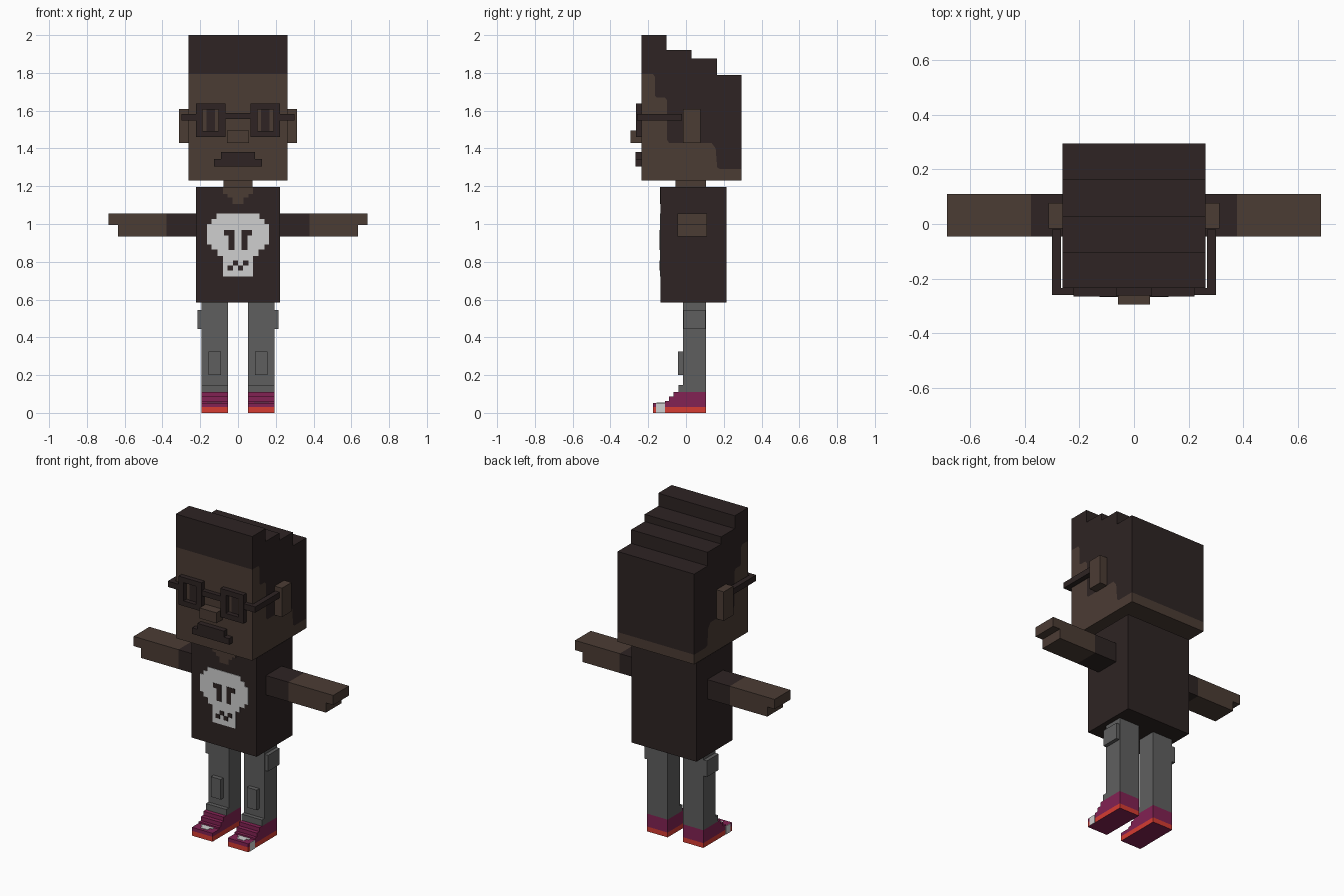
import bpy, bmesh

if "Cube" in bpy.data.objects:
    bpy.data.objects.remove(bpy.data.objects["Cube"])


def material(name, rgb):
    m = bpy.data.materials.new(name)
    lin = [((c / 255 + 0.055) / 1.055) ** 2.4 for c in rgb]
    m.diffuse_color = (*lin, 1)
    m.use_nodes = True
    m.node_tree.nodes["Principled BSDF"].inputs["Base Color"].default_value = m.diffuse_color
    return m


SKIN = material("brown skin", (75, 60, 52))
DARK = material("dark brown", (46, 36, 35))
WHITE = material("off white", (207, 207, 207))
GREY = material("trouser grey", (95, 95, 95))
MAGENTA = material("shoe magenta", (130, 34, 83))
RED = material("sole red", (214, 60, 50))


def finish(name, bm, *mats):
    bmesh.ops.recalc_face_normals(bm, faces=bm.faces)
    me = bpy.data.meshes.new(name)
    bm.to_mesh(me)
    bm.free()
    for m in mats:
        me.materials.append(m)
    ob = bpy.data.objects.new(name, me)
    bpy.context.collection.objects.link(ob)
    return ob


def add_box(bm, x, y, z):
    v = [bm.verts.new((a, b, c)) for a in x for b in y for c in z]
    for f in ((0, 1, 3, 2), (4, 6, 7, 5), (0, 4, 5, 1), (2, 3, 7, 6), (0, 2, 6, 4), (1, 5, 7, 3)):
        bm.faces.new([v[i] for i in f])


def boxes(name, mat, *spans):
    bm = bmesh.new()
    for s in spans:
        add_box(bm, *s)
    return finish(name, bm, mat)


def prism(name, mat, profile, x0, x1, skip=0):
    """Extrude a (y, z) profile along x, leaving the first `skip` walls open."""
    bm = bmesh.new()
    a = [bm.verts.new((x0, y, z)) for y, z in profile]
    b = [bm.verts.new((x1, y, z)) for y, z in profile]
    bm.faces.new(a)
    bm.faces.new(b[::-1])
    n = len(profile)
    for i in range(skip, n):
        j = (i + 1) % n
        bm.faces.new((a[i], b[i], b[j], a[j]))
    return finish(name, bm, mat)


# Head and stepped hair share one hairline
HW = 0.2625
hairline = [(-.235, 1.795), (-.175, 1.795), (-.165, 1.78), (-.165, 1.68), (-.155, 1.67),
            (-.112, 1.67), (-.10, 1.655), (-.10, 1.445), (-.09, 1.43), (.135, 1.43),
            (.157, 1.40), (.165, 1.30), (.18, 1.29), (.295, 1.29)]
walls = len(hairline) - 1
prism("head", SKIN, hairline + [(.295, 1.23), (-.235, 1.23)], -HW, HW, walls)
prism("hair", DARK, hairline + [(.295, 1.79), (.163, 1.79), (.163, 1.875), (.03, 1.875),
                                (.03, 1.92), (-.103, 1.92), (-.103, 2.0), (-.235, 2.0)], -HW, HW, walls)

# Face
boxes("nose", SKIN, ((-.058, .058), (-.295, -.235), (1.43, 1.495)))
boxes("moustache", DARK, ((-.127, .127), (-.268, -.235), (1.305, 1.343)),
      ((-.09, .09), (-.268, -.235), (1.343, 1.38)))
boxes("glasses_bridge", DARK, ((-.07, .07), (-.262, -.235), (1.555, 1.588)))

# Torso and neck
boxes("shirt", DARK, ((-.223, .223), (-.135, .215), (.585, 1.197)))
boxes("neck", SKIN, ((-.078, .078), (-.055, .105), (1.197, 1.23)))
PLATE = (-.138, -.135)
boxes("shirt_neckline", SKIN, ((-.08, .08), PLATE, (1.16, 1.197)),
      ((-.055, .055), PLATE, (1.14, 1.16)), ((-.03, .03), PLATE, (1.105, 1.14)))

# Skull print: half width, bottom, top of each band
bands = [(.113, 1.027, 1.055), (.14, 1.0, 1.027), (.165, .892, 1.0),
         (.14, .865, .892), (.108, .83, .865), (.08, .722, .83)]
boxes("skull_print", WHITE, *[((-w, w), PLATE, (a, b)) for w, a, b in bands])
INK = (-.140, -.1375)
holes = [(.0175, .075, .938, .967), (.0175, .05, .863, .938)]
holes += [(-b, -a, c, d) for a, b, c, d in holes]
holes += [(-.055, -.0275, .755, .781), (-.0275, 0, .781, .807),
          (0, .0275, .755, .781), (.0275, .055, .781, .807)]
boxes("skull_holes", DARK, *[((a, b), INK, (c, d)) for a, b, c, d in holes])


def sole(name, x):
    bm = bmesh.new()
    add_box(bm, x, (-.175, .105), (0, .03))
    ob = finish(name, bm, RED, MAGENTA)
    for p in ob.data.polygons:
        p.material_index = int(p.normal.z < -.5)


# Paired parts
for side, s in (("right", 1), ("left", -1)):
    def mx(a, b):
        return tuple(sorted((s * a, s * b)))

    boxes("ear_" + side, SKIN, (mx(HW, .313), (-.017, .077), (1.43, 1.61)))

    # Glasses rim, hinge and arm, with the eye behind
    G = (-.265, -.235)
    boxes("glasses_rim_" + side, DARK,
          (mx(.065, .222), G, (1.605, 1.637)), (mx(.065, .222), G, (1.46, 1.492)),
          (mx(.065, .102), G, (1.492, 1.605)), (mx(.188, .222), G, (1.492, 1.605)))
    boxes("glasses_arm_" + side, DARK, (mx(.222, .30), (-.26, -.235), (1.547, 1.583)),
          (mx(.268, .30), (-.235, -.02), (1.547, 1.583)))
    boxes("eye_" + side, DARK, (mx(.122, .166), (-.238, -.235), (1.492, 1.605)))

    # Arm
    boxes("sleeve_" + side, DARK, (mx(.223, .378), (-.045, .11), (.935, 1.055)))
    boxes("forearm_" + side, SKIN, (mx(.378, .635), (-.045, .11), (.935, 1.055)),
          (mx(.635, .685), (-.045, .11), (.995, 1.055)))

    # Trouser leg
    L = mx(.0525, .1925)
    boxes("trouser_leg_" + side, GREY, (L, (-.015, .105), (.11, .585)))
    boxes("trouser_cuff_" + side, GREY, (L, (-.04, -.015), (.11, .148)))
    boxes("knee_patch_" + side, GREY, (mx(.09, .157), (-.042, -.015), (.2, .325)))
    boxes("side_pocket_" + side, GREY, (mx(.1925, .215), (-.012, .102), (.445, .545)))

    # Shoe
    prism("shoe_" + side, MAGENTA,
          [(-.175, .03), (-.175, .052), (-.11, .052), (-.11, .062), (-.09, .062), (-.09, .086),
           (-.065, .086), (-.065, .11), (.105, .11), (.105, .03)], *L)
    sole("sole_" + side, L)
    boxes("shoe_patch_" + side, WHITE, (mx(.1925, .1945), (-.158, -.112), (0, .052)),
          (mx(.10, .15), (-.155, -.13), (.052, .054)), (mx(.085, .165), (-.13, -.112), (.052, .054)))
